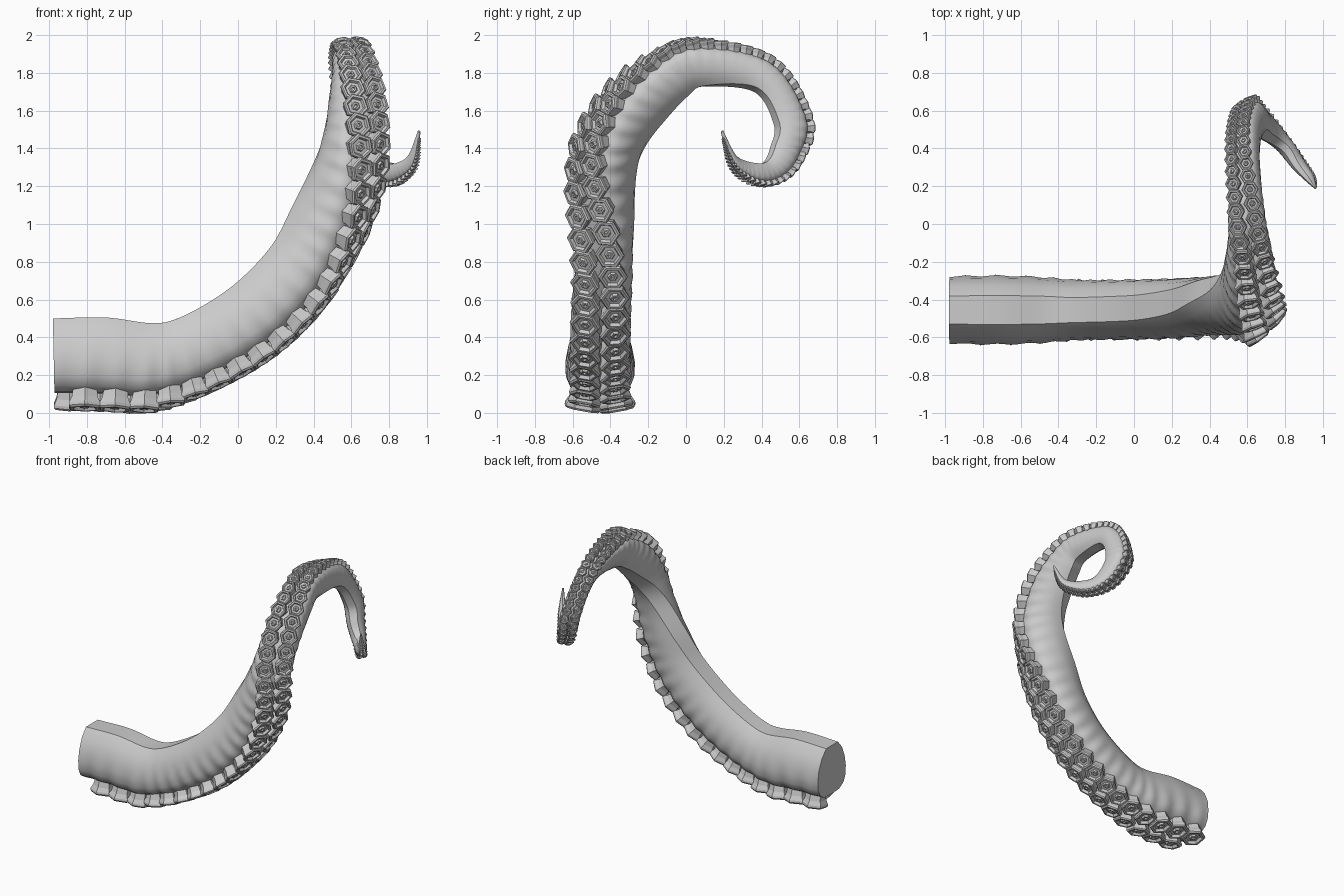
import bpy, bmesh, math
from mathutils import Vector

old = bpy.data.objects.get("Cube")
if old:
    bpy.data.objects.remove(old, do_unlink=True)

# Stations along the arm: sucker-side point, then inner-side point
STATIONS = [
    (-.97, -.455, .02, -.98, -.455, .5),
    (-.72, -.455, .015, -.7, -.455, .505),
    (-.48, -.455, .01, -.46, -.455, .475),
    (-.2, -.455, .09, -.32, -.455, .5),
    (.1, -.455, .24, -.13, -.45, .6),
    (.33, -.455, .42, .03, -.44, .72),
    (.52, -.46, .65, .19, -.41, .89),
    (.66, -.5, .95, .31, -.36, 1.09),
    (.71, -.55, 1.2, .43, -.31, 1.3),
    (.71, -.55, 1.42, .5, -.24, 1.44),
    (.68, -.43, 1.68, .55, -.12, 1.57),
    (.64, -.23, 1.87, .58, 0, 1.68),
    (.59, .03, 1.98, .6, .1, 1.73),
    (.54, .45, 1.87, .63, .37, 1.71),
    (.57, .65, 1.55, .67, .48, 1.53),
    (.63, .61, 1.35, .71, .46, 1.41),
    (.71, .53, 1.24, .76, .43, 1.34),
    (.8, .42, 1.2, .81, .39, 1.32),
    (.88, .32, 1.23, .86, .31, 1.33),
    (.945, .24, 1.31, .91, .25, 1.37),
    (.965, .185, 1.485, .955, .195, 1.495),
]
STEPS = 16
WIDTH = .37      # half width as a share of depth
PITCH = .325     # sucker spacing as a share of depth

# Half cross-section: sideways share, share of depth from the inner side
PROFILE = [(.42, 0), (.72, .13), (.92, .3), (1, .48),
           (.97, .63), (.84, .74), (.55, .81), (.2, .82)]

# Sucker rings: radius share, height share
CUP = [(.72, 0), (.84, .55), (1, .8), (1, .92), (.9, 1), (.72, 1),
       (.6, .84), (.36, .84), (.27, .95), (.14, .95), (.1, .85)]


def spline(a, b, c, d, t):
    """Smooth curve from b to c."""
    return .5 * (2 * b + (c - a) * t + (2 * a - 5 * b + 4 * c - d) * t * t
                 + (3 * b - a - 3 * c + d) * t ** 3)


def sample_side(first):
    pts = [Vector(s[first:first + 3]) for s in STATIONS]
    pts = [2 * pts[0] - pts[1]] + pts + [2 * pts[-1] - pts[-2]]
    out = [spline(*pts[i:i + 4], k / STEPS)
           for i in range(len(pts) - 3) for k in range(STEPS)]
    return out + [pts[-2]]


def bridge(bm, rings):
    """Skin neighbouring rings and close both ends."""
    n = len(rings[0])
    for a, b in zip(rings, rings[1:]):
        for i in range(n):
            j = (i + 1) % n
            bm.faces.new((a[i], a[j], b[j], b[i]))
    bm.faces.new(rings[0][::-1])
    bm.faces.new(rings[-1])


def finish(bm, name, material):
    bmesh.ops.recalc_face_normals(bm, faces=bm.faces)
    mesh = bpy.data.meshes.new(name)
    bm.to_mesh(mesh)
    bm.free()
    mesh.materials.append(material)
    obj = bpy.data.objects.new(name, mesh)
    bpy.context.collection.objects.link(obj)
    return obj


grey = bpy.data.materials.new("plain grey")
grey.use_nodes = True
grey.diffuse_color = (.6, .6, .6, 1)
grey.node_tree.nodes["Principled BSDF"].inputs["Base Color"].default_value = (.6, .6, .6, 1)

# Frames along the arm
outer, inner = sample_side(0), sample_side(3)
middle = [(o + i) / 2 for o, i in zip(outer, inner)]
last = len(middle) - 1
frames, phase = [], 0
for k in range(last + 1):
    tangent = middle[min(k + 1, last)] - middle[max(k - 1, 0)]
    out = outer[k] - inner[k]
    depth = out.length
    out.normalize()
    side = tangent.cross(out).normalized()
    if k:
        phase += (outer[k] - outer[k - 1]).length / (PITCH * depth)
    frames.append((phase, inner[k], out, side, depth))

# Arm body, scalloped beside each sucker
bm = bmesh.new()
rings = []
for phase, base, out, side, depth in frames:
    ring = []
    for sign, half in ((1, PROFILE), (-1, PROFILE[::-1])):
        offset = .5 if sign > 0 else 0
        wave = math.cos(2 * math.pi * (phase - offset))
        for u, t in half:
            swell = 1 + .05 * wave * max(0, t - .3) * 2
            ring.append(bm.verts.new(
                base + out * depth * t + side * sign * u * swell * WIDTH * depth))
    rings.append(ring)
bridge(bm, rings)
body = finish(bm, "arm_body", grey)
bpy.ops.object.select_all(action='DESELECT')
body.select_set(True)
bpy.context.view_layer.objects.active = body
bpy.ops.object.shade_smooth_by_angle(angle=math.radians(40))


# Two staggered rows of six-sided suckers
def add_sucker(bm, base, out, side, depth, sign):
    radius = .195 * depth
    axis = (out + side * sign * .18).normalized()
    along = side.cross(out).normalized()
    across = along.cross(axis).normalized()
    foot = base + out * depth * .73 + side * sign * radius * .76
    cup = []
    for r, h in CUP:
        ring = []
        for i in range(6):
            a = math.pi * i / 3
            ring.append(bm.verts.new(
                foot + axis * depth * .265 * h
                + (across * math.cos(a) + along * math.sin(a)) * radius * r))
        cup.append(ring)
    bridge(bm, cup)


bm = bmesh.new()
count = 1
for f, g in zip(frames, frames[1:]):
    while f[0] < count * .5 <= g[0] and g[4] > .025:
        t = (count * .5 - f[0]) / (g[0] - f[0])
        base, out, side = (f[n].lerp(g[n], t) for n in (1, 2, 3))
        depth = f[4] + (g[4] - f[4]) * t
        add_sucker(bm, base, out.normalized(), side.normalized(), depth,
                   1 if count % 2 else -1)
        count += 1
finish(bm, "suckers", grey)
